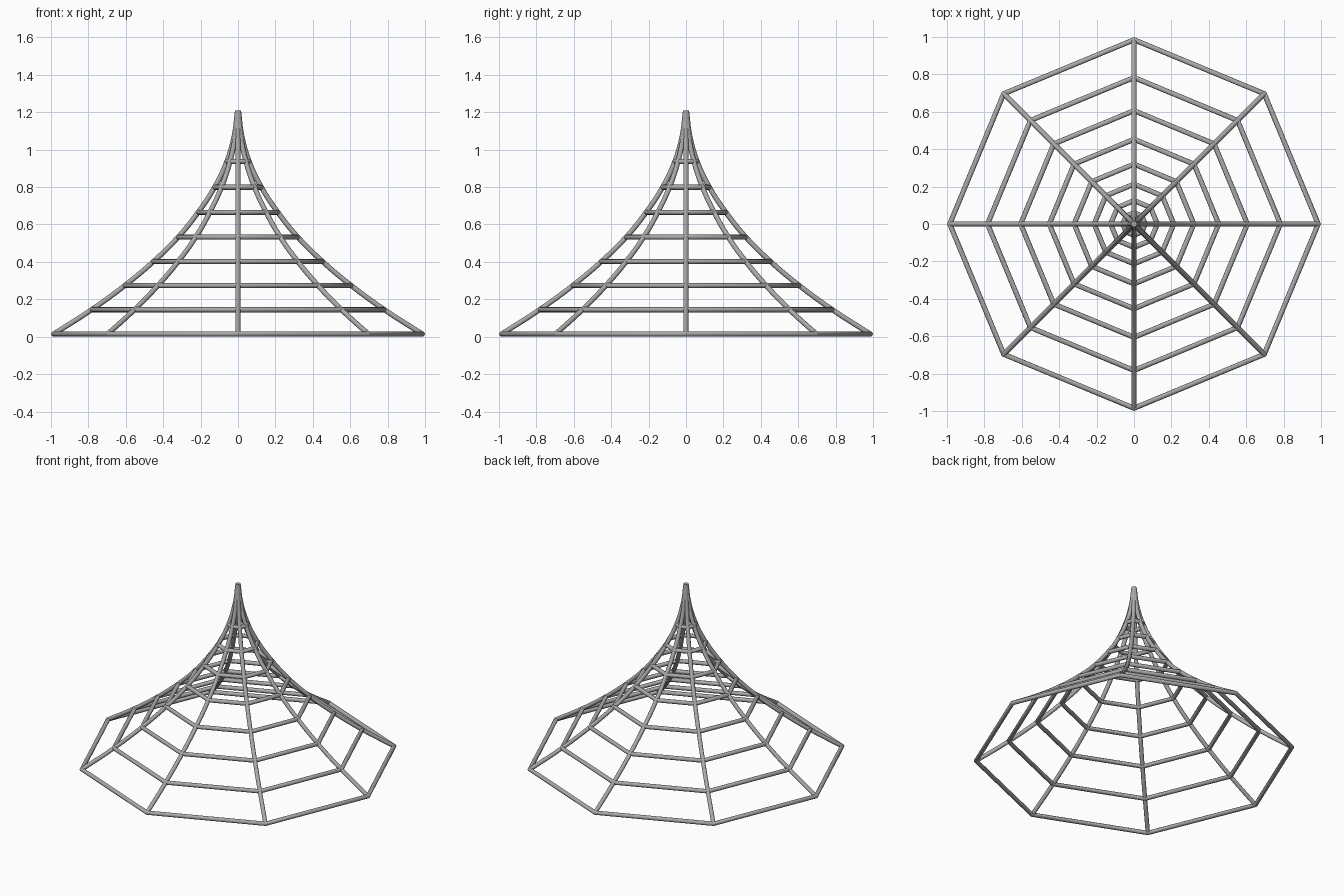
import bpy, bmesh, math
from mathutils import Vector, Matrix

old = bpy.data.objects.get("Cube")
if old:
    bpy.data.objects.remove(old, do_unlink=True)

SIDES = 8
ROD = 0.0135
# radius and height of each ring, from the ground up
RINGS = [(0.985, 0.0145), (0.783, 0.144), (0.606, 0.273), (0.453, 0.401),
         (0.32, 0.532), (0.213, 0.665), (0.125, 0.799), (0.06, 0.936)]
TIP = [(0.02, 1.075), (0.003, 1.207)]

steel = bpy.data.materials.new("grey_steel")
steel.use_nodes = True
colour = (0.4, 0.4, 0.4, 1)
steel.diffuse_color = colour
steel.node_tree.nodes["Principled BSDF"].inputs["Base Color"].default_value = colour


def add_mesh(name, mesh):
    mesh.materials.clear()
    mesh.materials.append(steel)
    obj = bpy.data.objects.new(name, mesh)
    bpy.context.collection.objects.link(obj)
    bpy.ops.object.select_all(action='DESELECT')
    obj.select_set(True)
    bpy.context.view_layer.objects.active = obj
    bpy.ops.object.shade_smooth_by_angle(angle=math.radians(40))
    return obj


# Octagonal rings: a round section spun in eight mitred steps
def ring(name, radius, height):
    bm = bmesh.new()
    miter = 1 / math.cos(math.pi / SIDES)
    section = bmesh.ops.create_circle(
        bm, segments=12, radius=ROD,
        matrix=Matrix.Translation((radius, 0, height))
        @ Matrix.Diagonal((miter, 1, 1, 1)) @ Matrix.Rotation(math.pi / 2, 4, 'X'))
    bmesh.ops.spin(bm, geom=section["verts"] + bm.edges[:], cent=(0, 0, 0),
                   axis=(0, 0, 1), angle=math.tau, steps=SIDES)
    bmesh.ops.remove_doubles(bm, verts=bm.verts, dist=0.0005)
    bmesh.ops.recalc_face_normals(bm, faces=bm.faces)
    mesh = bpy.data.meshes.new(name)
    bm.to_mesh(mesh)
    bm.free()
    add_mesh(name, mesh)


for i, (radius, height) in enumerate(RINGS):
    ring(f"ring_{i + 1}", radius, height)

# Curved rib: a round rod swept up to the tip
path = bpy.data.curves.new("rib_path", 'CURVE')
path.dimensions = '3D'
path.resolution_u = 4
path.bevel_depth = ROD
path.bevel_resolution = 4
path.use_fill_caps = True
spline = path.splines.new('BEZIER')
profile = RINGS + TIP
spline.bezier_points.add(len(profile) - 1)
for point, (radius, height) in zip(spline.bezier_points, profile):
    point.co = Vector((radius, 0, height))
    point.handle_left_type = point.handle_right_type = 'AUTO'
guide = bpy.data.objects.new("rib_guide", path)
bpy.context.collection.objects.link(guide)
bpy.context.view_layer.update()
graph = bpy.context.evaluated_depsgraph_get()
rib_mesh = bpy.data.meshes.new_from_object(guide.evaluated_get(graph))
bpy.data.objects.remove(guide, do_unlink=True)

for i in range(SIDES):
    rib = add_mesh(f"rib_{i + 1}", rib_mesh.copy())
    rib.rotation_euler.z = math.tau * i / SIDES
